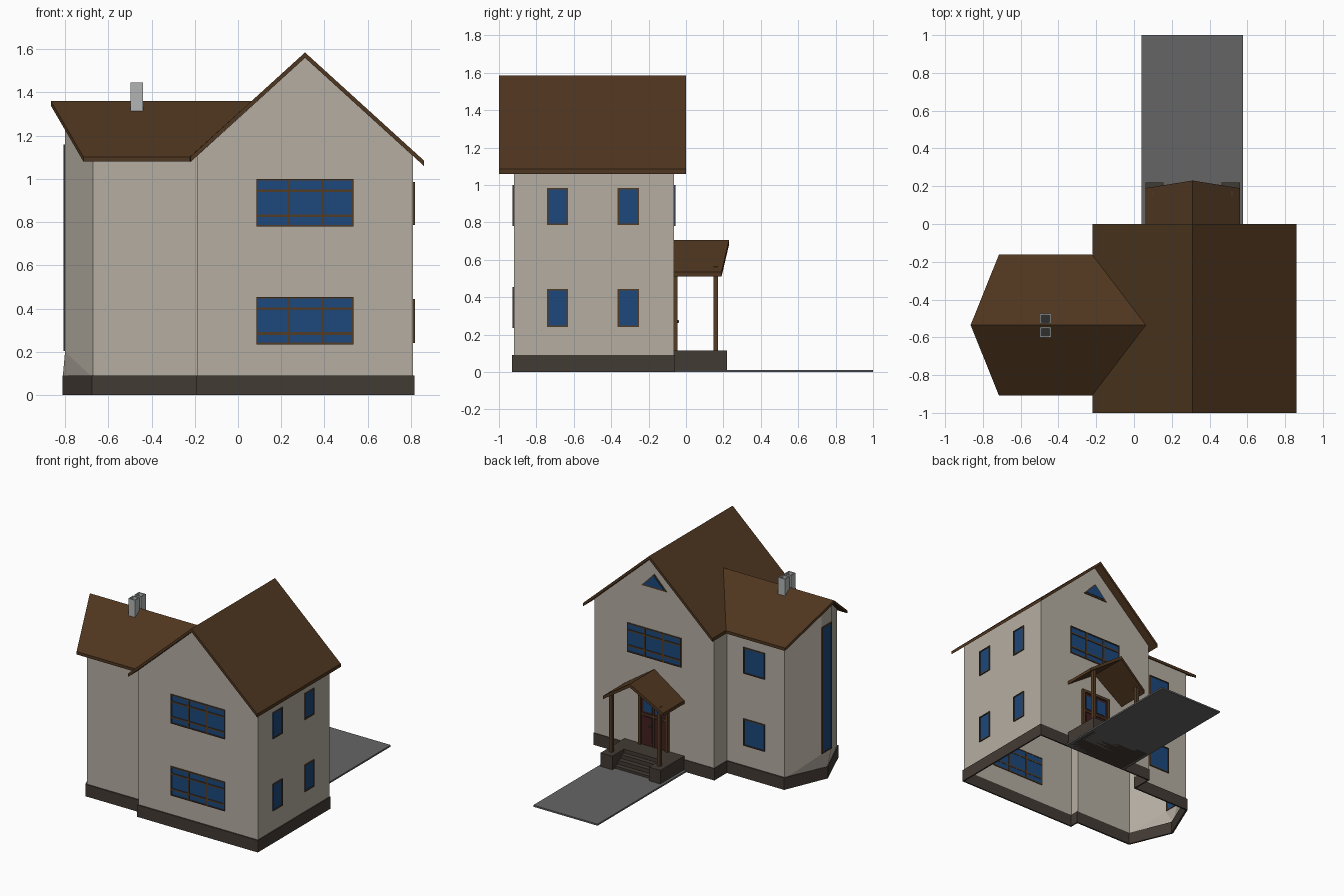
import bpy, bmesh
from mathutils import Vector

if "Cube" in bpy.data.objects:
    bpy.data.objects.remove(bpy.data.objects["Cube"])


def material(name, rgb):
    m = bpy.data.materials.new(name)
    m.diffuse_color = (*rgb, 1)
    m.use_nodes = True
    m.node_tree.nodes["Principled BSDF"].inputs["Base Color"].default_value = m.diffuse_color
    return m


WALL = material("plaster", (.46, .42, .36))
ROOF = material("roof_brown", (.078, .037, .014))
BASE = material("plinth_brown", (.055, .043, .034))
GLASS = material("glass_blue", (.012, .065, .2))
WOOD = material("frame_wood", (.085, .045, .02))
DOOR = material("door_red", (.055, .014, .014))
PATH = material("path_grey", (.13, .13, .13))
STONE = material("chimney_grey", (.45, .46, .46))
DARK = material("flue_dark", (.03, .03, .03))


def mesh(name, verts, faces, mat, fix=True):
    me = bpy.data.meshes.new(name)
    me.from_pydata([tuple(v) for v in verts], [], faces)
    if fix:
        bm = bmesh.new()
        bm.from_mesh(me)
        bmesh.ops.recalc_face_normals(bm, faces=bm.faces)
        bm.to_mesh(me)
        bm.free()
    me.materials.append(mat)
    ob = bpy.data.objects.new(name, me)
    bpy.context.collection.objects.link(ob)
    return ob


def boxes(name, pairs, mat):
    """Several boxes, each given by two opposite corners, in one object."""
    verts, faces = [], []
    for a, b in pairs:
        n = len(verts)
        verts += [(x, y, z) for z in (a[2], b[2]) for x, y in
                  ((a[0], a[1]), (b[0], a[1]), (b[0], b[1]), (a[0], b[1]))]
        faces += [[n + i for i in f] for f in
                  ((0, 3, 2, 1), (4, 5, 6, 7), (0, 1, 5, 4), (1, 2, 6, 5), (2, 3, 7, 6), (3, 0, 4, 7))]
    return mesh(name, verts, faces, mat)


def slab(name, poly, offset, mat):
    """Polygon thickened along an offset vector."""
    n = len(poly)
    verts = [Vector(p) for p in poly] + [Vector(p) + Vector(offset) for p in poly]
    faces = [list(range(n)), list(range(2 * n - 1, n - 1, -1))]
    faces += [[i, i + n, (i + 1) % n + n, (i + 1) % n] for i in range(n)]
    return mesh(name, verts, faces, mat)


def strip(name, pts, mat):
    """Closed, open-bottomed run of upright faces from (x, y, z0, z1) points."""
    n = len(pts)
    verts = [(x, y, a) for x, y, a, b in pts] + [(x, y, b) for x, y, a, b in pts]
    return mesh(name, verts, [[i, (i + 1) % n, (i + 1) % n + n, i + n] for i in range(n)], mat, False)


def window(name, axis, plane, sign, u0, u1, z0, z1, fw=.008, us=(), zs=()):
    """Pane with frame and glazing bars on a wall facing along x or y."""
    def pt(u, z, d):
        return (u, plane + sign * d, z) if axis == "y" else (plane + sign * d, u, z)
    boxes(name + "_pane", [(pt(u0, z0, -.004), pt(u1, z1, .003))], GLASS)
    rects = [(u0, u0 + fw, z0, z1), (u1 - fw, u1, z0, z1), (u0, u1, z0, z0 + fw), (u0, u1, z1 - fw, z1)]
    rects += [(u - .007, u + .007, z0, z1) for u in us] + [(u0, u1, z - .006, z + .006) for z in zs]
    boxes(name + "_frame", [(pt(a, c, -.006), pt(b, d, .008)) for a, b, c, d in rects], WOOD)


# Walls: one outline round the main block and the pointed wing
C = -.535
strip("walls", [
    (-.19, -.92, .08, 1.105), (.31, -.92, .08, 1.56), (.81, -.92, .08, 1.105),
    (.81, -.065, .08, 1.105), (.31, -.065, .08, 1.56), (-.19, -.065, .08, 1.105),
    (-.19, -.22, .08, 1.12), (-.67, -.22, .08, 1.12), (-.8, C + .06, .2, 1.296),
    (-.8, C, .2, 1.338), (-.8, C - .06, .2, 1.296), (-.67, -.85, .08, 1.12),
    (-.19, -.85, .08, 1.12)], WALL)

# Sloping sill between the wing's narrow end and its pointed plinth
mesh("wing_sill", [(-.67, -.85, .09), (-.81, C, .09), (-.67, -.22, .09), (-.8, C - .06, .2), (-.8, C + .06, .2)],
     [(0, 3, 1), (1, 3, 4), (1, 4, 2)], WALL, False)

# Plinth band
plinth = strip("plinth", [(x, y, 0, .09) for x, y in (
    (-.195, -.93), (.817, -.93), (.817, -.06), (-.195, -.06), (-.195, -.21),
    (-.675, -.21), (-.812, C), (-.675, -.86), (-.195, -.86))], BASE)
sol = plinth.modifiers.new("thickness", "SOLIDIFY")
sol.thickness = .015
sol.offset = -1

# Main roof, wing roof and porch roof
for side, x, z in (("left", -.22, 1.103), ("right", .86, 1.085)):
    slab("main_roof_" + side, [(.31, -1, 1.585), (.31, 0, 1.585), (x, 0, z), (x, -1, z)], (0, 0, -.025), ROOF)
for side, s in (("front", -1), ("back", 1)):
    slab("wing_roof_" + side, [(-.865, C, 1.36), (.0625, C, 1.36), (-.222, C + s * .373, 1.102),
                               (-.715, C + s * .373, 1.102)], (0, 0, -.022), ROOF)
for side, s in (("left", -1), ("right", 1)):
    slab("porch_roof_" + side, [(.31, -.065, .705), (.31, .23, .705), (.31 + s * .25, .19, .535),
                                (.31 + s * .25, -.065, .535)], (0, 0, -.025), ROOF)

# Twin chimneys with hollow flues
for i, y in enumerate((-.501, -.573)):
    x0, x1, y0, y1, t = -.497, -.44, y - .027, y + .027, .007
    boxes(f"chimney_{i + 1}", [
        ((x0, y0, 1.31), (x1, y0 + t, 1.445)), ((x0, y1 - t, 1.31), (x1, y1, 1.445)),
        ((x0, y0 + t, 1.31), (x0 + t, y1 - t, 1.445)), ((x1 - t, y0 + t, 1.31), (x1, y1 - t, 1.445))], STONE)
    boxes(f"flue_{i + 1}", [((x0 + t, y0 + t, 1.31), (x1 - t, y1 - t, 1.405))], DARK)

# Wide windows front and back
for name, y, s, z in (("front_lower", -.92, -1, .235), ("front_upper", -.92, -1, .78), ("back_upper", -.065, 1, .78)):
    window(name + "_window", "y", y, s, .085, .535, z, z + .22, us=(.233, .39), zs=(z + .05, z + .165))

# Small windows on the right wall and wing back, tall window on the wing end
for level, z0, z1 in (("lower", .242, .445), ("upper", .787, .985)):
    for side, y0 in (("front", -.744), ("back", -.365)):
        window(f"right_{side}_{level}_window", "x", .81, 1, y0, y0 + .113, z0, z1)
    window(f"wing_{level}_window", "y", -.22, 1, -.505, -.328, z0, z1)
window("wing_end_window", "x", -.8, -1, C - .058, C + .058, .205, 1.16)

# Triangular attic window
for name, r, d, mat in (("attic_frame", .105, .007, WOOD), ("attic_pane", .085, .010, GLASS)):
    low, top = 1.375 - r * .55, 1.375 + r * .48
    slab(name, [(.31 - r, -.07, low), (.31 + r, -.07, low), (.31, -.07, top)], (0, d + .005, 0), mat)

# Porch deck, pedestals and steps
boxes("porch_deck", [((.06, -.065, 0), (.56, .08, .115)), ((.06, .08, 0), (.157, .22, .115)),
                     ((.463, .08, 0), (.56, .22, .115))], BASE)
boxes("porch_steps", [((.157, .08, 0), (.463, .115 + .037 * i, .087 - .029 * i)) for i in range(3)], BASE)

# Porch posts
boxes("porch_posts", [((x - .012, .148, .115), (x + .012, .172, .565)) for x in (.11, .51)], WOOD)

# Door with frame, panels, glazing and knob
boxes("door", [((.2, -.07, .115), (.42, -.06, .5)), ((.225, -.06, .14), (.297, -.056, .33)),
               ((.323, -.06, .14), (.395, -.056, .33))], DOOR)
boxes("door_glass", [((.225, -.06, .37), (.297, -.056, .475)), ((.323, -.06, .37), (.395, -.056, .475))], GLASS)
boxes("door_frame", [((.185, -.07, .115), (.207, -.045, .515)), ((.413, -.07, .115), (.435, -.045, .515)),
                     ((.185, -.07, .495), (.435, -.045, .515)), ((.304, -.07, .115), (.316, -.052, .5)),
                     ((.2, -.07, .34), (.42, -.052, .355))], WOOD)
bpy.ops.mesh.primitive_uv_sphere_add(segments=12, ring_count=8, radius=.009, location=(.335, -.045, .27))
knob = bpy.context.object
knob.name = "door_knob"
knob.data.materials.append(DARK)
bpy.ops.object.shade_smooth_by_angle()

# Garden path
boxes("path", [((.04, -.06, 0), (.578, 1, .012))], PATH)
